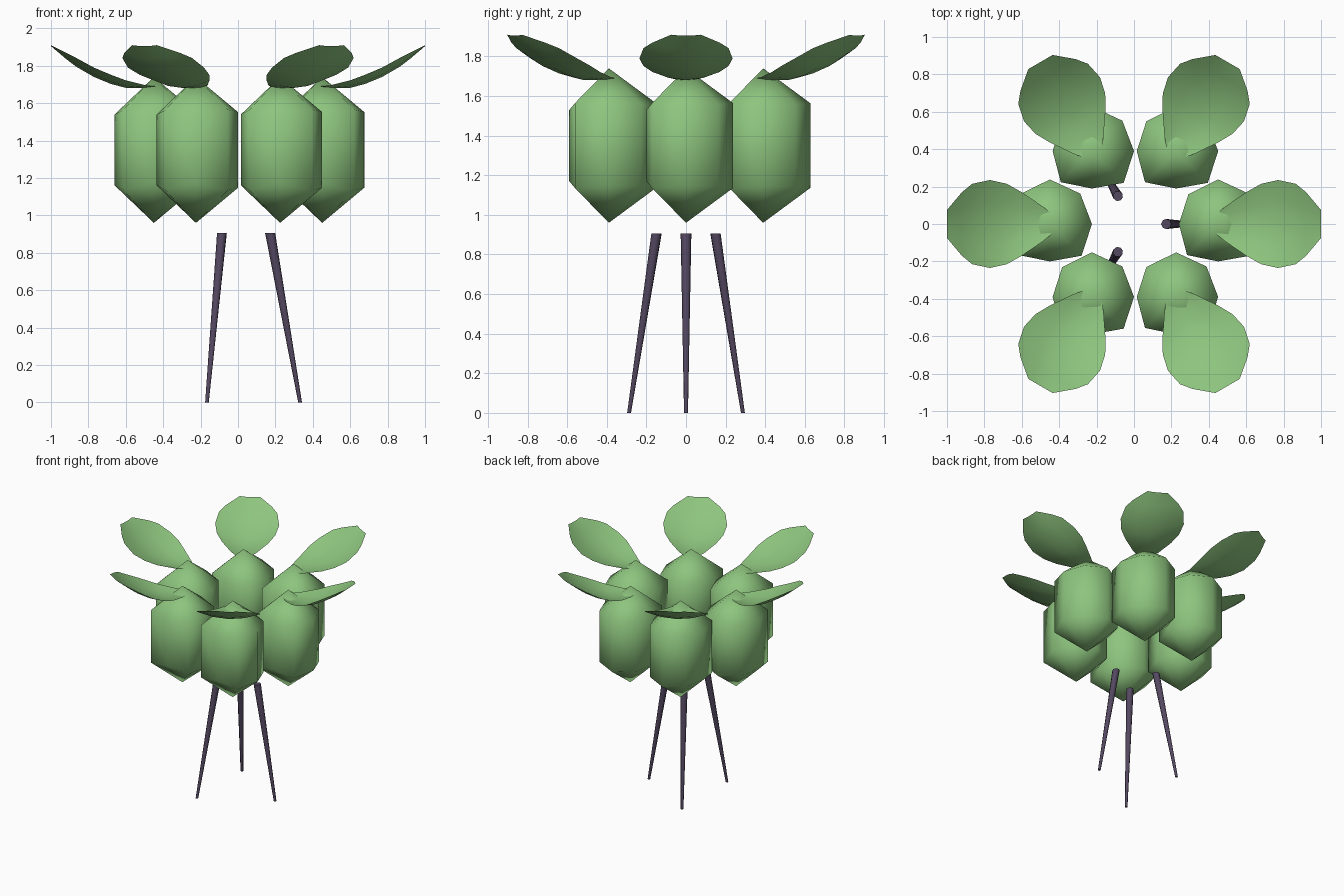
import bpy, math
from mathutils import Vector, Matrix

if "Cube" in bpy.data.objects:
    bpy.data.objects.remove(bpy.data.objects["Cube"])


def material(name, rgb):
    m = bpy.data.materials.new(name)
    m.diffuse_color = (*rgb, 1)
    m.use_nodes = True
    m.node_tree.nodes["Principled BSDF"].inputs["Base Color"].default_value = m.diffuse_color
    return m


GREEN = material("leaf green", (0.27, 0.56, 0.21))
PURPLE = material("dusky purple", (0.09, 0.065, 0.12))


def add_mesh(name, verts, faces, mat, matrix, angle=60):
    me = bpy.data.meshes.new(name)
    me.from_pydata(verts, [], faces)
    me.materials.append(mat)
    me.update()
    ob = bpy.data.objects.new(name, me)
    bpy.context.collection.objects.link(ob)
    ob.matrix_world = matrix
    bpy.ops.object.select_all(action='DESELECT')
    ob.select_set(True)
    bpy.context.view_layer.objects.active = ob
    bpy.ops.object.shade_smooth_by_angle(angle=math.radians(angle))
    return ob


def pod(name, matrix):
    # eight-sided pod: two poles joined by straight walls, slightly irregular
    radii = [0.225, 0.23, 0.238, 0.225, 0.21, 0.235, 0.2, 0.24]
    verts, faces = [(0, 0, 1.74), (0, 0, 0.96)], []
    n = len(radii)
    for sign in (1, -1):
        for i, r in enumerate(radii):
            a = math.tau * i / n
            verts.append((r * math.cos(a), r * math.sin(a), 1.35 + sign * 0.9 * r))
    for i in range(n):
        j = (i + 1) % n
        t, u, b, c = 2 + i, 2 + j, 2 + n + i, 2 + n + j
        faces += [(0, t, u), (t, b, c, u), (1, c, b)]
    add_mesh(name, verts, faces, GREEN, matrix, 80)


def leaf(name, matrix):
    # cupped leaf: distance out, half width, spine height, rim height
    rows = [(0.44, 0.055, 1.685, 1.690), (0.49, 0.095, 1.680, 1.695),
            (0.60, 0.170, 1.682, 1.722), (0.68, 0.215, 1.703, 1.752),
            (0.77, 0.235, 1.740, 1.790), (0.865, 0.215, 1.795, 1.842),
            (0.92, 0.170, 1.837, 1.870), (1.00, 0.075, 1.905, 1.910)]
    steps = (-1, -0.5, 0, 0.5, 1)
    verts = [(x, w * s, zc + (zr - zc) * s * s)
             for x, w, zc, zr in rows for s in steps]
    k = len(steps)
    faces = [(i * k + j, (i + 1) * k + j, (i + 1) * k + j + 1, i * k + j + 1)
             for i in range(len(rows) - 1) for j in range(k - 1)]
    add_mesh(name, verts, faces, GREEN, matrix)


def leg(name, matrix):
    # thin tapered leg splaying outwards towards the ground
    n = 8
    verts = [(x + r * math.cos(math.tau * i / n), r * math.sin(math.tau * i / n), z)
             for x, z, r in ((0.332, 0.0, 0.01), (0.172, 0.905, 0.027))
             for i in range(n)]
    faces = [(i, (i + 1) % n, n + (i + 1) % n, n + i) for i in range(n)]
    faces += [tuple(reversed(range(n))), tuple(range(n, 2 * n))]
    add_mesh(name, verts, faces, PURPLE, matrix)


# ring of six pods, each with a leaf pointing outwards
for i in range(6):
    a = math.radians(60 * i)
    pos = Vector((0.45 * math.cos(a), 0.45 * math.sin(a), 0))
    pod(f"pod_{i + 1}", Matrix.Translation(pos))
    leaf(f"leaf_{i + 1}", Matrix.Rotation(a, 4, 'Z'))

# three splayed legs
for i in range(3):
    leg(f"leg_{i + 1}", Matrix.Rotation(math.radians(120 * i), 4, 'Z'))
